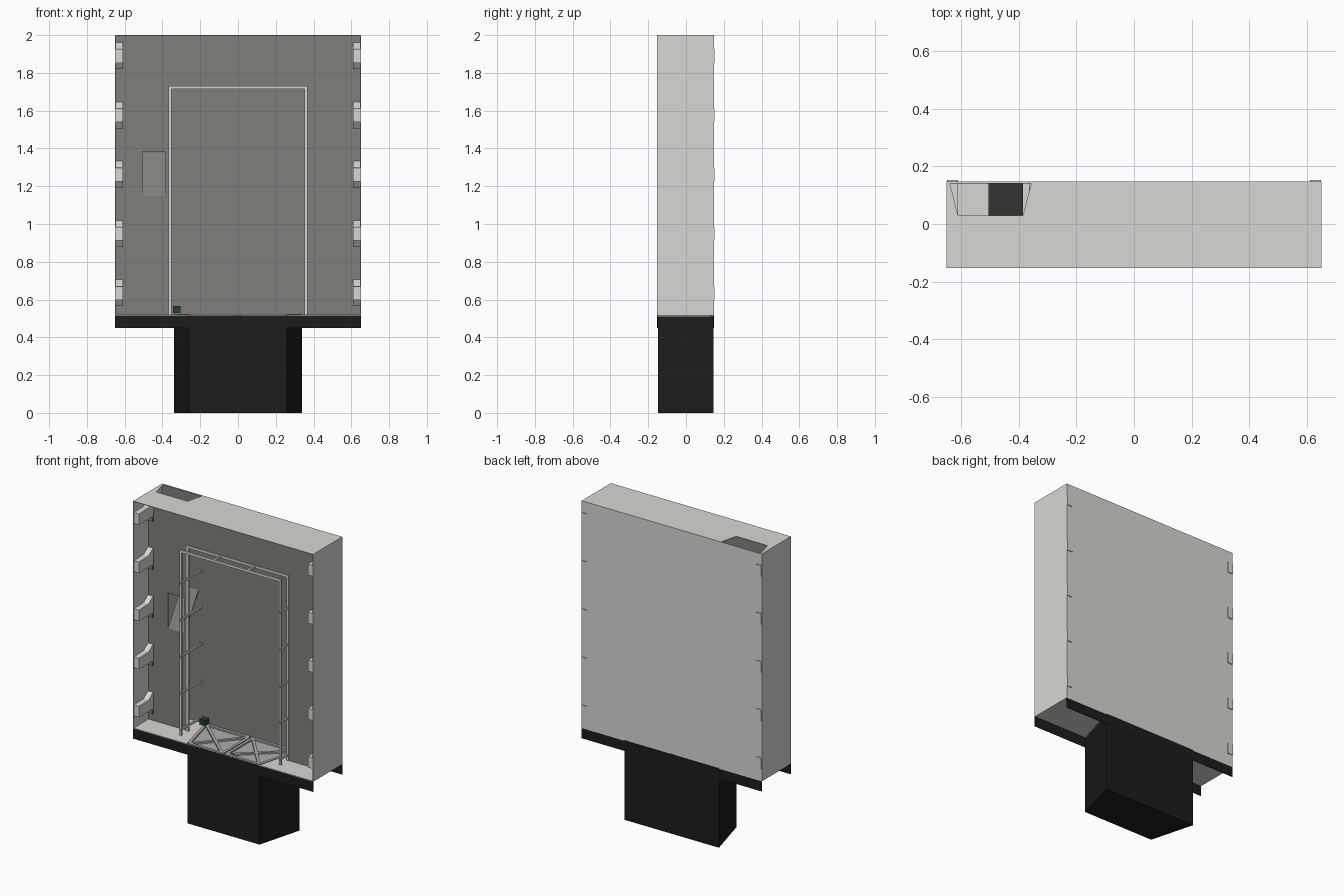
import bpy, bmesh
from mathutils import Vector

if "Cube" in bpy.data.objects:
    bpy.data.objects.remove(bpy.data.objects["Cube"])


def material(name, rgb):
    m = bpy.data.materials.new(name)
    m.diffuse_color = (*rgb, 1)
    m.use_nodes = True
    m.node_tree.nodes["Principled BSDF"].inputs["Base Color"].default_value = m.diffuse_color
    return m


LIGHT = material("light_paint", (0.69, 0.68, 0.65))
DARK = material("dark_lining", (0.215, 0.212, 0.195))
GREY = material("steel", (0.42, 0.42, 0.42))
BLACK = material("black", (0.012, 0.012, 0.012))
GREEN = material("green", (0.015, 0.06, 0.025))
T = 0.004                      # sheet thickness
FRONT, MID, BACK = -0.153, 0.0, 0.147
W, FLOOR, TOP = 0.65, 0.52, 2.0


def prism(pts, axis, a, b):
    """Polygon pts extruded along an axis from a to b."""
    def place(p, t):
        return {"x": (t, p[0], p[1]), "y": (p[0], t, p[1]), "z": (p[0], p[1], t)}[axis]
    return [place(p, a) for p in pts], [place(p, b) for p in pts]


def box(x0, x1, y0, y1, z0, z1):
    return prism([(x0, y0), (x1, y0), (x1, y1), (x0, y1)], "z", z0, z1)


def beam(p, q, w, z0, z1):
    """Flat bar on the floor from p to q."""
    p, q = Vector(p), Vector(q)
    d = (q - p).normalized() * w / 2
    n = Vector((-d.y, d.x))
    return prism([p + n, q + n, q - n, p - n], "z", z0, z1)


def mirrored(solid):
    return tuple([(-x, y, z) for x, y, z in ring] for ring in solid)


def make(name, solids, mat):
    bm = bmesh.new()
    for low, high in solids:
        a = [bm.verts.new(v) for v in low]
        b = [bm.verts.new(v) for v in high]
        bm.faces.new(a)
        bm.faces.new(b)
        for i in range(len(a)):
            j = (i + 1) % len(a)
            bm.faces.new((a[i], a[j], b[j], b[i]))
    bmesh.ops.recalc_face_normals(bm, faces=bm.faces)
    me = bpy.data.meshes.new(name)
    bm.to_mesh(me)
    bm.free()
    me.materials.append(mat)
    ob = bpy.data.objects.new(name, me)
    bpy.context.collection.objects.link(ob)
    return ob


# outer walls, with a dark lining inside the back
side = box(-W, -W + T, FRONT, BACK, FLOOR, TOP)
make("side_walls", [side, mirrored(side)], LIGHT)
make("back_wall", [box(-W, W, BACK - T, BACK, FLOOR, TOP)], LIGHT)
make("back_lining", [box(-W + T, W - T, BACK - T - 0.002, BACK - T, FLOOR, TOP - T)], DARK)

# roof with a tapered notch at the back left
make("roof", [
    box(-W, W, FRONT, 0.03, TOP - T, TOP),
    prism([(-W, 0.03), (-0.61, 0.03), (-0.64, BACK), (-W, BACK)], "z", TOP - T, TOP),
    prism([(-0.385, 0.03), (W, 0.03), (W, BACK), (-0.355, BACK)], "z", TOP - T, TOP)], LIGHT)

# floor with a tapered opening above the pedestal
half_floor = prism([(-W, FRONT), (-0.26, FRONT), (-0.34, BACK), (-W, BACK)],
                   "z", FLOOR - T, FLOOR)
make("floor", [half_floor, mirrored(half_floor)], LIGHT)

# inner panel around the door opening, with the small window at left
wx0, wx1, wz0, wz1 = -0.505, -0.385, 1.15, 1.38
ox, oz, wi = 0.36, 1.725, W - T
make("inner_panel", [
    box(-wi, wi, MID, MID + T, oz, TOP - T),
    box(ox, wi, MID, MID + T, FLOOR, oz),
    box(-wi, wx0, MID, MID + T, FLOOR, oz),
    box(wx1, -ox, MID, MID + T, FLOOR, oz),
    box(wx0, wx1, MID, MID + T, FLOOR, wz0),
    box(wx0, wx1, MID, MID + T, wz1, oz)], DARK)

# sloped plate behind the window
make("chute_plate", [prism([(MID, wz0), (BACK - T, wz1), (BACK - T, wz1 - 0.008),
                            (MID, wz0 - 0.008)], "x", wx0, wx1)], DARK)

# black skirts at front and back, and tapered pedestal
make("skirts", [box(-W, W, FRONT, FRONT + T, 0.45, FLOOR - T),
                box(-W, W, BACK - T, BACK, 0.45, FLOOR - T)], BLACK)
make("pedestal", [prism([(-0.26, FRONT + T), (0.26, FRONT + T),
                         (0.34, BACK - 0.001), (-0.34, BACK - 0.001)],
                        "z", 0, 0.511)], BLACK)

# floor grate: tray, border and two crossed bays
make("grate_tray", [prism([(-0.26, FRONT), (0.26, FRONT), (0.34, BACK - T), (-0.34, BACK - T)],
                          "z", 0.511, 0.514)], GREY)
f, b = FRONT + 0.012, BACK - 0.015
half = [((-0.255, f), (-0.325, b)), ((-0.255, f), (-0.01, f)), ((-0.325, b), (-0.01, b)),
        ((-0.012, f), (-0.012, b)), ((-0.25, f), (-0.015, b)), ((-0.015, f), (-0.32, b))]
bars = [beam(p, q, 0.018, 0.514, FLOOR + 0.004) for p, q in half]
make("grate_bars", bars + [mirrored(s) for s in bars], GREY)

# door frame: two hoops joined by standoff rungs
hoops = []
for y in (-0.08, -0.006):
    post = box(-0.367, -0.353, y, y + 0.012, FLOOR, 1.73)
    hoops += [post, mirrored(post), box(-0.353, 0.353, y, y + 0.012, 1.714, 1.73)]
make("door_frame", hoops, LIGHT)
rungs = []
for i in range(5):
    z = 0.55 + 0.24 * i
    r = box(-0.364, -0.354, -0.085, BACK - T, z, z + 0.012)
    rungs += [r, mirrored(r)]
tie = box(-0.13, -0.118, -0.08, 0.0, 1.716, 1.728)
make("frame_rungs", rungs + [tie, mirrored(tie)], LIGHT)

# small green block in the back corner of the opening
make("green_block", [box(-0.345, -0.305, 0.095, 0.135, 0.53, 0.565)], GREEN)

# side brackets: arm flaring to a foot on the inner panel, stub through the back
arm = [(-0.15, 0.033), (-0.15, 0.105), (-0.05, 0.108), (-0.005, 0.14), (0.0, 0.14),
       (0.0, 0.108), (0.152, 0.105), (0.152, 0.033), (-0.006, 0.033)]
arms, feet = [], []
for i in range(5):
    z = 0.565 + 0.3138 * i
    s = prism([(y, z + h) for y, h in arm], "x", -W + 0.002, -0.61)
    t = box(-W + T, -0.61, -0.008, 0.0, z, z + 0.033)
    arms += [s, mirrored(s)]
    feet += [t, mirrored(t)]
make("side_brackets", arms, LIGHT)
make("bracket_feet", feet, DARK)
